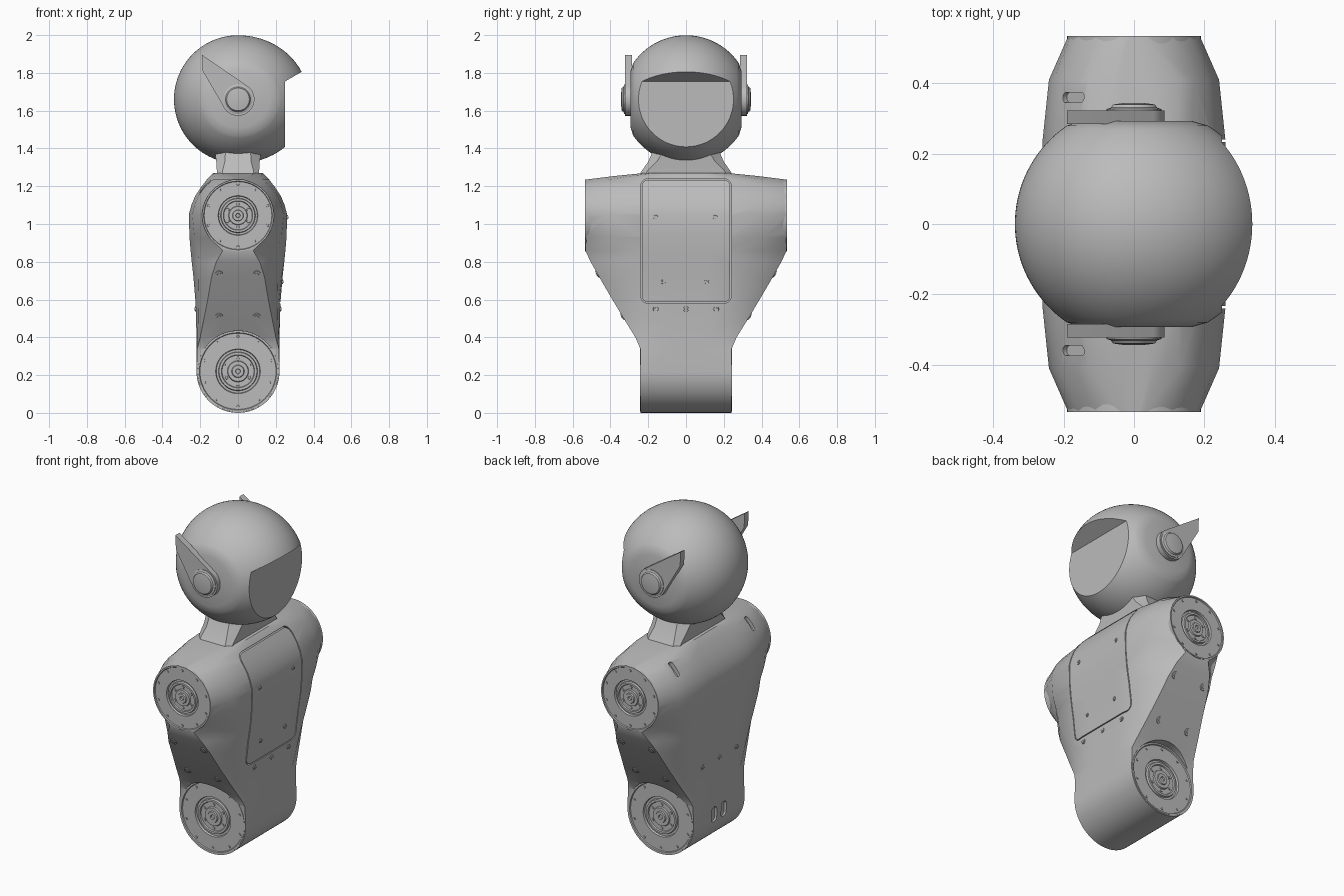
import bpy, bmesh
from math import sin, cos, pi, radians
from mathutils import Vector, Matrix
from mathutils.bvhtree import BVHTree

if "Cube" in bpy.data.objects:
    bpy.data.objects.remove(bpy.data.objects["Cube"])

grey = bpy.data.materials.new("plain grey")
grey.use_nodes = True
grey.diffuse_color = (0.5, 0.5, 0.5, 1)
grey.node_tree.nodes["Principled BSDF"].inputs["Base Color"].default_value = (0.5, 0.5, 0.5, 1)


def finish(name, bm):
    bmesh.ops.recalc_face_normals(bm, faces=bm.faces[:])
    me = bpy.data.meshes.new(name)
    bm.to_mesh(me)
    bm.free()
    me.materials.append(grey)
    ob = bpy.data.objects.new(name, me)
    bpy.context.collection.objects.link(ob)
    return ob


def activate(ob):
    bpy.ops.object.select_all(action='DESELECT')
    ob.select_set(True)
    bpy.context.view_layer.objects.active = ob


def smooth(ob, angle=32):
    activate(ob)
    bpy.ops.object.shade_smooth_by_angle(angle=radians(angle))


def loft(name, rings, loop=False):
    """Skin a list of equal-length rings; cap the ends or close the loop."""
    bm = bmesh.new()
    vs = [[bm.verts.new(p) for p in r] for r in rings]
    n = len(vs[0])
    pairs = list(zip(vs, vs[1:])) + ([(vs[-1], vs[0])] if loop else [])
    for a, b in pairs:
        for i in range(n):
            j = (i + 1) % n
            bm.faces.new((a[i], a[j], b[j], b[i]))
    if not loop:
        bm.faces.new(vs[0])
        bm.faces.new(vs[-1])
    return finish(name, bm)


def lathe(name, profile, z, side=1, n=64):
    """Turn (radius, y) points about a y axis at height z."""
    turn = [2 * pi * i / n for i in range(n)]
    return loft(name, [[(r * cos(a), side * y, z + r * sin(a)) for a in turn] for r, y in profile])


def prism(name, outline, y0, y1):
    return loft(name, [[(x, y, z) for x, z in outline] for y in (y0, y1)])


def cut(ob, cutter):
    cutter.hide_render = True
    mod = ob.modifiers.new("cut", 'BOOLEAN')
    mod.operation = 'DIFFERENCE'
    mod.solver = 'EXACT'
    mod.object = cutter
    activate(ob)
    bpy.ops.object.modifier_apply(modifier=mod.name)
    bpy.data.objects.remove(cutter)


def stud(bm, pos, normal, r, h):
    m = Matrix.Translation(pos) @ normal.to_track_quat('Z', 'Y').to_matrix().to_4x4()
    bmesh.ops.create_cone(bm, cap_ends=True, segments=14, radius1=r, radius2=r * 0.9, depth=h, matrix=m)


def rounded_rect(w, h, r, n=6):
    pts = []
    for k, (sx, sy) in enumerate([(1, 1), (-1, 1), (-1, -1), (1, -1)]):
        for i in range(n + 1):
            a = (k + i / n) * pi / 2
            pts.append((sx * (w - r) + r * cos(a), sy * (h - r) + r * sin(a)))
    return pts


def slot(pos, w, h, depth, tilt=0):
    """Rounded cutter, w along y and h upward, facing -x, tilted about y."""
    m = Matrix.Translation(pos) @ Matrix.Rotation(tilt, 4, 'Y')
    return loft("slot_cutter", [[m @ Vector((x, a, b)) for a, b in rounded_rect(w, h, w * 0.9)]
                                for x in (-depth, depth)])


# Torso: horizontal sections of (height, half depth, half width, end half depth)
SHOULDER, HIP = 1.045, 0.22
keys = [(0.34, .22, .242, .216), (0.4, .22, .268, .2), (0.5, .222, .33, .18),
        (0.6, .226, .39, .16), (0.72, .236, .46, .14), (0.8, .245, .505, .115),
        (0.86, .251, .533, .08), (0.93, .257, .533, .15), (1.05, .26, .533, .188),
        (1.1, .247, .533, .18), (1.15, .226, .533, .158), (1.2, .192, .533, .108),
        (1.235, .165, .533, .03), (1.255, .147, .37, .06), (1.27, .13, .22, .1)]


def section(z, X, Y, xe):
    q = [(X, 0), (X, .25 * Y), (X, .45 * Y), (xe + (X - xe) * .75, .77 * Y), (xe, Y), (xe / 2, Y), (0, Y)]
    half = q + [(-x, y) for x, y in q[-2::-1]]
    ring = half + [(x, -y) for x, y in half[-2:0:-1]]
    return [(x, y, z) for x, y in ring]


base = [(HIP - .22 * cos(a), .22 * sin(a), .242, .22 * sin(a))
        for a in [radians(4 + 86 * i / 16) for i in range(17)]]
torso = loft("torso", [section(*k) for k in base + keys])

# Joint recesses, chest panel seam, shoulder slots and rear ports
for s in (1, -1):
    cut(torso, lathe("hip_cutter", [(.214, .2), (.214, .5)], HIP, s))
    cut(torso, lathe("shoulder_cutter", [(.182, .49), (.182, .7)], SHOULDER, s))
    cut(torso, slot((-.172, s * .36, 1.2), .014, .045, .018, radians(45)))
    cut(torso, slot((-.22, s * .045, .22), .024, .045, .015))
seam = []
for x, inset in ((.11, 0), (.4, 0), (.4, .006), (.11, .006)):
    seam.append([(x, y, .91 + z) for y, z in rounded_rect(.24 - inset, .33 - inset, .04 - inset)])
cut(torso, loft("seam_cutter", seam, loop=True))
smooth(torso)

# Screws seated on the torso surface
tree = BVHTree.FromPolygons([v.co for v in torso.data.vertices], [p.vertices[:] for p in torso.data.polygons])
screws = bmesh.new()


def screw(origin, direction, r):
    hit, normal, _, _ = tree.ray_cast(Vector(origin), Vector(direction))
    if hit:
        stud(screws, hit, normal, r, .008)
        stud(screws, hit, normal, r * .5, .014)


for s in (1, -1):
    for x in (-.1, .1):
        for z in (.735, .51):
            screw((x, s * 2, z), (0, -s, 0), .022)
    for y in (-.16, 0, .16):
        screw((s * 2, y, .55), (-s, 0, 0), .015)
for y, z in ((-.16, 1.035), (.155, 1.035), (-.12, .695), (.11, .695)):
    screw((2, y, z), (-1, 0, 0), .013)
smooth(finish("torso_screws", screws))

# Round joint plates on the shoulders and hips
dial = [(.19, -.04), (.19, 0), (.182, 0), (.179, -.006), (.105, -.006), (.102, -.018),
        (.092, -.018), (.089, -.006), (.078, -.006), (.075, -.014), (.05, -.014),
        (.047, -.006), (.03, -.006), (.027, 0), (.012, 0), (.01, -.008)]
for label, z, k, face in (("shoulder", SHOULDER, 1, .535), ("hip", HIP, 1.125, .244)):
    for s, side in ((1, "back"), (-1, "front")):
        smooth(lathe(f"{side}_{label}_plate", [(r * k, face + d) for r, d in dial], z, s))
        bolts = bmesh.new()
        for count, r, size, depth in ((10, .165, .007, .004), (6, .062, .008, .012)):
            for i in range(count):
                a = 2 * pi * (i + .5) / count
                pos = (r * k * cos(a), s * (face - depth), z + r * k * sin(a))
                stud(bolts, pos, Vector((0, s, 0)), size, .006)
        smooth(finish(f"{side}_{label}_bolts", bolts))

# Neck: tapered block with chamfered corners
neck = []
for z, x, y, c in ((1.255, .11, .25, .03), (1.28, .112, .235, .03), (1.33, .115, .2, .045), (1.4, .125, .17, .06)):
    neck.append([(x, y - c, z), (x - c, y, z), (c - x, y, z), (-x, y - c, z),
                 (-x, c - y, z), (c - x, -y, z), (x - c, -y, z), (x, c - y, z)])
smooth(loft("neck", neck))

# Head: ball with flattened sides, fuller in front, and a cut face opening
HEAD, R, FLAT = 1.66, .339, .293
lim = .845 * pi / 2 * .77
ball = [(R * cos(t), R * sin(t)) for t in [lim * i / 20 for i in range(-20, 21)]]
edge = (R * R - FLAT * FLAT) ** .5
ball = [(edge - .02, -FLAT)] + [(max(r, edge), max(-FLAT, min(FLAT, y))) for r, y in ball
                               if abs(y) < FLAT - .004] + [(edge - .02, FLAT)]
head = lathe("head", ball, HEAD, n=96)
for v in head.data.vertices:
    if v.co.x > 0:
        v.co.x *= 1.1
cut(head, prism("face_cutter", [(.25, 1.2), (.25, 1.755), (.55, 1.93), (.55, 1.2)], -.5, .5))
smooth(head, 40)

# Ear caps with swept fins
arc = [(.087 * cos(a), HEAD + .087 * sin(a)) for a in [radians(200 + 210 * i / 24) for i in range(25)]]
fin = [(-.19, 1.895), (-.187, 1.81)] + arc
for s, side in ((1, "back"), (-1, "front")):
    smooth(prism(f"{side}_ear_fin", fin, s * .285, s * .323))
    smooth(lathe(f"{side}_ear_cap", [(.078, .3), (.078, .327), (.066, .331), (.06, .34), (.03, .344)], HEAD, s, 40))
